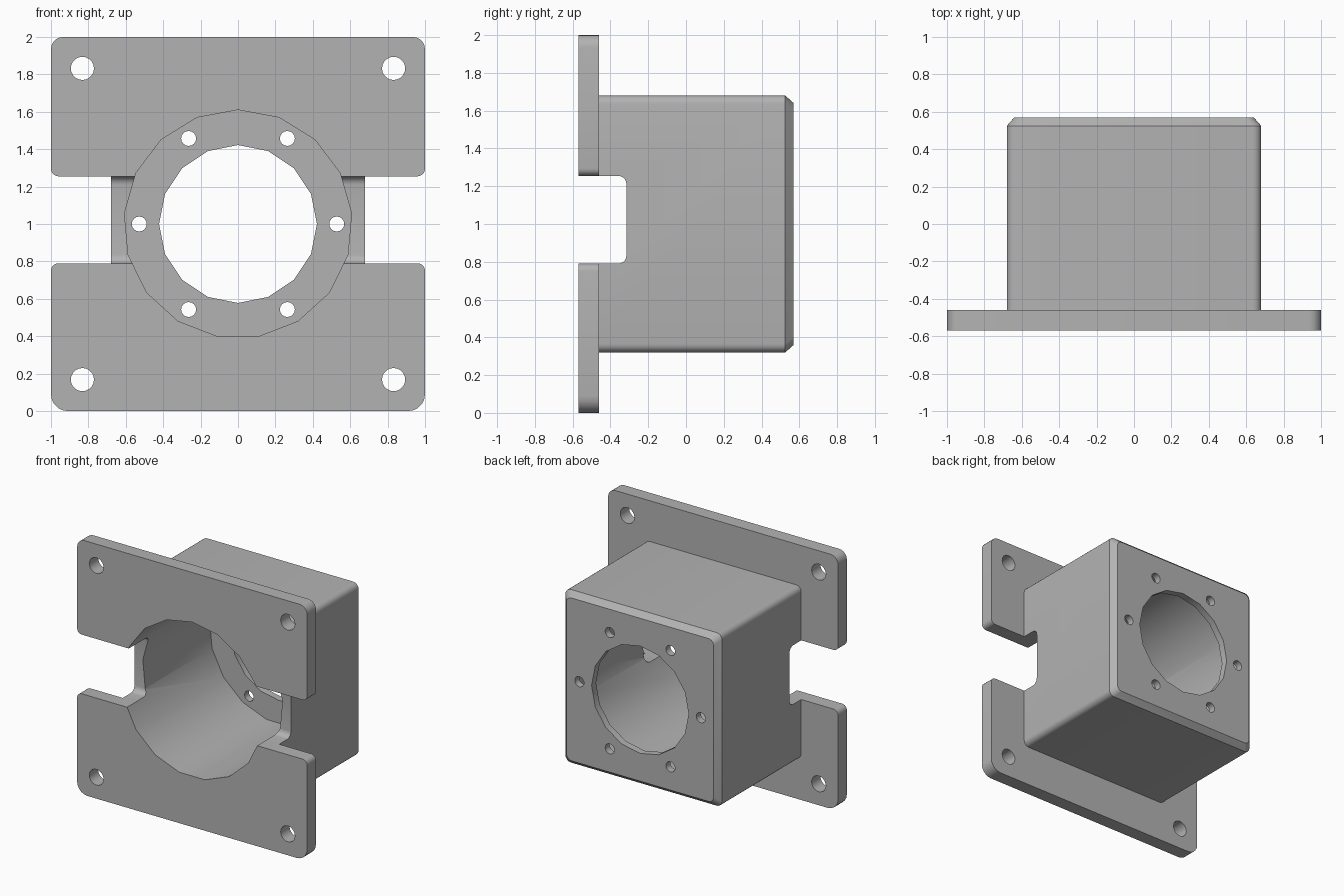
import bpy, bmesh
from math import sin, cos, pi, radians
from mathutils import Matrix

if "Cube" in bpy.data.objects:
    bpy.data.objects.remove(bpy.data.objects["Cube"], do_unlink=True)

CENTRE = 1.0            # height of the bore axis
FRONT, BACK = -0.57, 0.57

grey = bpy.data.materials.new("plain grey")
grey.use_nodes = True
grey.diffuse_color = (0.45, 0.45, 0.45, 1)
grey.node_tree.nodes["Principled BSDF"].inputs["Base Color"].default_value = (0.45, 0.45, 0.45, 1)


def rounded(u0, u1, v0, v1, radii, steps=5):
    """Rounded rectangle; radii go bottom-left, bottom-right, top-right, top-left."""
    points = []
    for i, (u, v, su, sv) in enumerate([(u0, v0, 1, 1), (u1, v0, -1, 1),
                                        (u1, v1, -1, -1), (u0, v1, 1, -1)]):
        r = radii[i]
        for k in range(steps + 1):
            a = pi + i * pi / 2 + k * pi / 2 / steps
            points.append((u + su * r + r * cos(a), v + sv * r + r * sin(a)))
    return points


def loft(name, rings):
    """Closed solid through matching rings of points."""
    bm = bmesh.new()
    loops = [[bm.verts.new(p) for p in ring] for ring in rings]
    bm.faces.new(loops[0])
    bm.faces.new(loops[-1])
    for a, b in zip(loops, loops[1:]):
        for i in range(len(a)):
            j = (i + 1) % len(a)
            bm.faces.new((a[i], a[j], b[j], b[i]))
    bmesh.ops.recalc_face_normals(bm, faces=bm.faces)
    mesh = bpy.data.meshes.new(name)
    bm.to_mesh(mesh)
    bm.free()
    obj = bpy.data.objects.new(name, mesh)
    bpy.context.collection.objects.link(obj)
    mesh.materials.append(grey)
    return obj


def prism_y(name, profile, y0, y1):
    return loft(name, [[(u, y, v) for u, v in profile] for y in (y0, y1)])


def drill(name, x, z, r, sides, y0, y1):
    ring = [(x + r * sin(2 * pi * k / sides), z + r * cos(2 * pi * k / sides)) for k in range(sides)]
    return prism_y(name, ring, y0, y1)


def combine(target, tool, operation):
    mod = target.modifiers.new(operation, 'BOOLEAN')
    mod.operation, mod.solver, mod.object = operation, 'EXACT', tool
    bpy.context.view_layer.objects.active = target
    bpy.ops.object.modifier_apply(modifier=mod.name)
    bpy.data.objects.remove(tool, do_unlink=True)


# Box housing with rounded long edges and a chamfered back rim
rings = []
for y, half in ((-0.5, 0.68), (BACK - 0.045, 0.68), (BACK, 0.64)):
    outline = rounded(-half, half, CENTRE - half, CENTRE + half, [0.045] * 4)
    rings.append([(x, y, z) for x, z in outline])
housing = loft("motor_housing", rings)

# Side slot through the front of the housing
slot = rounded(-0.9, -0.315, 0.79, 1.255, [0.045] * 4)
combine(housing, loft("slot_cutter", [[(x, y, z) for y, z in slot] for x in (-1.2, 1.2)]), 'DIFFERENCE')

# Upper and lower mounting flanges
for name, z0, z1, radii in (("upper_flange", 1.255, 2, (0.04, 0.04, 0.065, 0.065)),
                            ("lower_flange", 0, 0.79, (0.09, 0.09, 0.04, 0.04))):
    combine(housing, prism_y(name, rounded(-1, 1, z0, z1, radii), FRONT, -0.46), 'UNION')

# Main bore and the smaller opening in the thin back wall
combine(housing, drill("bore_cutter", 0, CENTRE, 0.61, 17, -0.8, BACK - 0.055), 'DIFFERENCE')
combine(housing, drill("opening_cutter", 0, CENTRE, 0.422, 16, 0.3, 0.8), 'DIFFERENCE')

# Ring of screw holes in the back wall
for k in range(6):
    a = radians(60 * k)
    combine(housing, drill("screw_cutter", 0.528 * cos(a), CENTRE + 0.528 * sin(a), 0.04, 16, 0.4, 0.8), 'DIFFERENCE')

# Corner mounting holes
for sx in (-1, 1):
    for sz in (-1, 1):
        combine(housing, drill("mount_cutter", sx * 0.832, CENTRE + sz * 0.832, 0.062, 20, -0.8, -0.3), 'DIFFERENCE')

bpy.ops.object.select_all(action='DESELECT')
housing.select_set(True)
bpy.context.view_layer.objects.active = housing
bpy.ops.object.shade_smooth_by_angle(angle=radians(30))
